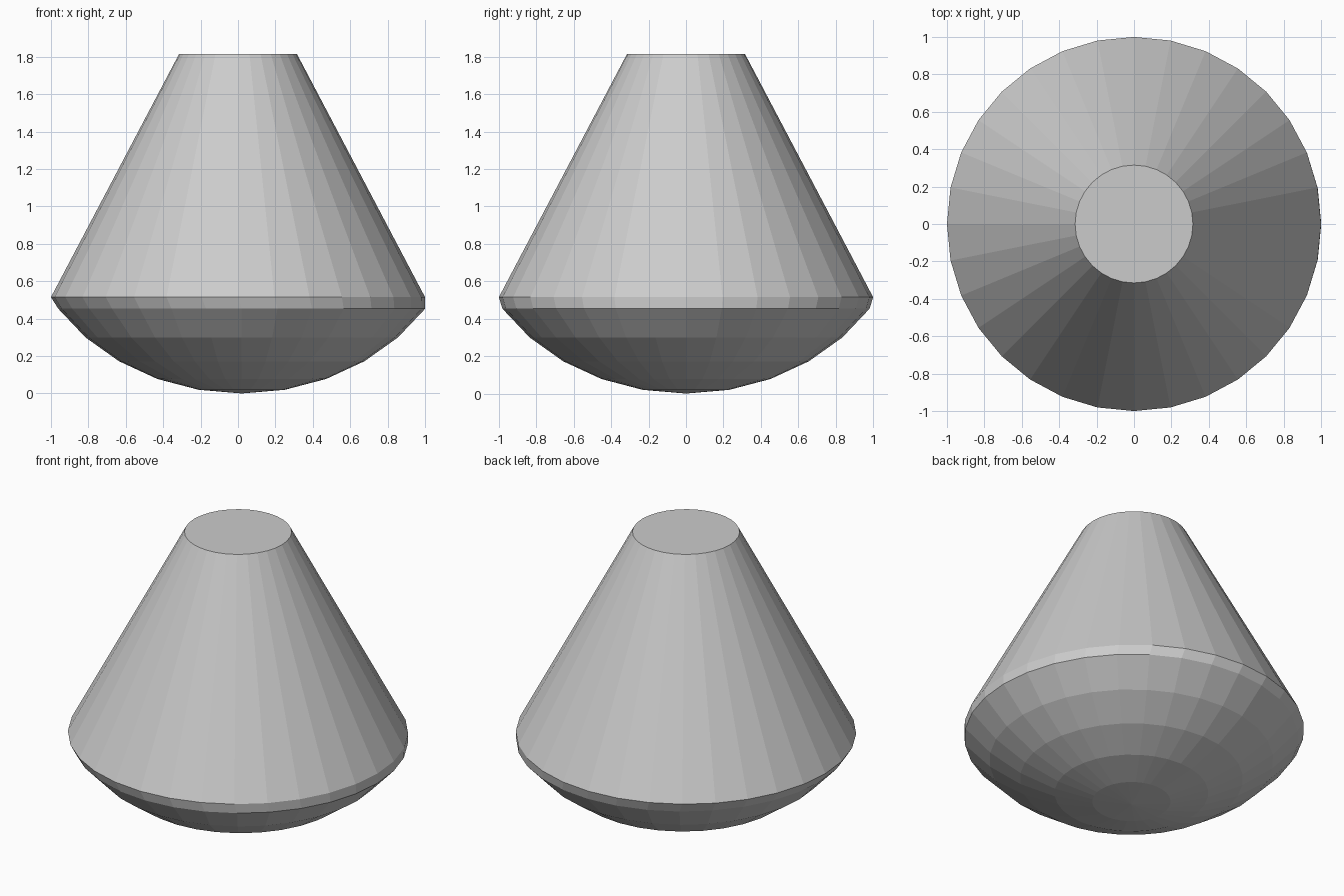
import bpy, bmesh
from math import sin, cos, pi

if "Cube" in bpy.data.objects:
    bpy.data.objects.remove(bpy.data.objects["Cube"])

SEGS = 32
bm = bmesh.new()


def ring(r, z, cx=0.0):
    return [bm.verts.new((cx + r * cos(2 * pi * i / SEGS), r * sin(2 * pi * i / SEGS), z))
            for i in range(SEGS)]


def bridge(lower, upper):
    for i in range(SEGS):
        j = (i + 1) % SEGS
        bm.faces.new((lower[i], lower[j], upper[j], upper[i]))


# Shallow bowl: cap of a slightly squashed sphere, set a little to the right
OFFSET = 0.02
tip = bm.verts.new((OFFSET, 0, 0))
rings = [ring(1.18 * sin(k * pi / 16), 1.02 * (1 - cos(k * pi / 16)), OFFSET)
         for k in range(1, 6)]

# Narrow band and tapered cone above the bowl
rings += [ring(1.0, 0.515), ring(0.315, 1.815)]
for a, b in zip(rings, rings[1:]):
    bridge(a, b)

# Closed bottom tip and flat top
for i in range(SEGS):
    bm.faces.new((tip, rings[0][(i + 1) % SEGS], rings[0][i]))
bm.faces.new(rings[-1])

bmesh.ops.recalc_face_normals(bm, faces=bm.faces)
mesh = bpy.data.meshes.new("capsule_body")
bm.to_mesh(mesh)
bm.free()
bpy.context.collection.objects.link(bpy.data.objects.new("capsule_body", mesh))
